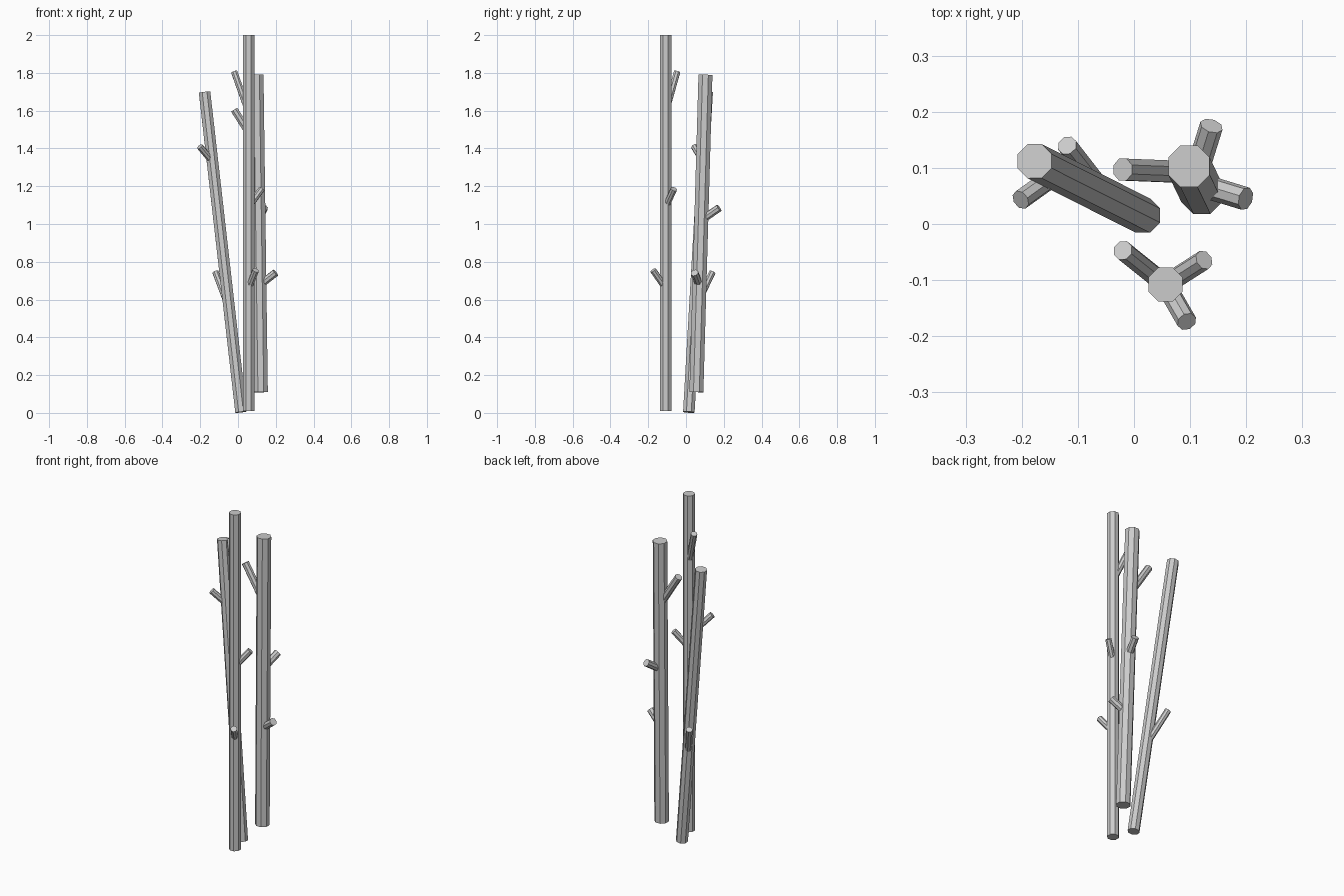
import bpy, bmesh, math
from mathutils import Vector, Matrix

if "Cube" in bpy.data.objects:
    bpy.data.objects.remove(bpy.data.objects["Cube"])


def stick(name, start, end, radius, sides=8):
    """Flat-shaded prism running from start to end, caps square to its axis."""
    a, b = Vector(start), Vector(end)
    d = b - a
    rot = Vector((0, 0, 1)).rotation_difference(d).to_matrix().to_4x4()
    mat = Matrix.Translation((a + b) / 2) @ rot @ Matrix.Rotation(math.pi / sides, 4, 'Z')
    bm = bmesh.new()
    bmesh.ops.create_cone(bm, cap_ends=True, segments=sides, radius1=radius,
                          radius2=radius, depth=d.length, matrix=mat)
    mesh = bpy.data.meshes.new(name)
    bm.to_mesh(mesh)
    bm.free()
    bpy.context.collection.objects.link(bpy.data.objects.new(name, mesh))


def stalk(name, bottom, top, radius, twig_radius, twigs):
    """Main pole plus twigs; each twig = (height on the pole axis, tip point)."""
    stick(name, bottom, top, radius)
    b, t = Vector(bottom), Vector(top)
    for i, (z, tip) in enumerate(twigs, 1):
        root = b.lerp(t, (z - b.z) / (t.z - b.z))
        stick(f"{name}_twig_{i}", root, tip, twig_radius)


# Tall upright pole at the front
stalk("front_pole", (0.056, -0.108, 0.01), (0.056, -0.108, 2.0), 0.033, 0.018, [
    (1.59, (-0.02, -0.047, 1.805)),
    (1.09, (0.125, -0.064, 1.185)),
    (0.66, (0.094, -0.174, 0.755)),
])

# Thin pole leaning to the left
stalk("leaning_pole", (0.016, 0.015, 0.004), (-0.177, 0.112, 1.698), 0.033, 0.018, [
    (1.33, (-0.202, 0.043, 1.41)),
    (0.55, (-0.119, 0.14, 0.745)),
])

# Thicker, shorter pole at the back
stalk("back_pole", (0.121, 0.055, 0.11), (0.098, 0.103, 1.79), 0.04, 0.021, [
    (1.41, (-0.02, 0.097, 1.605)),
    (1.02, (0.138, 0.175, 1.085)),
    (0.675, (0.199, 0.045, 0.742)),
])
